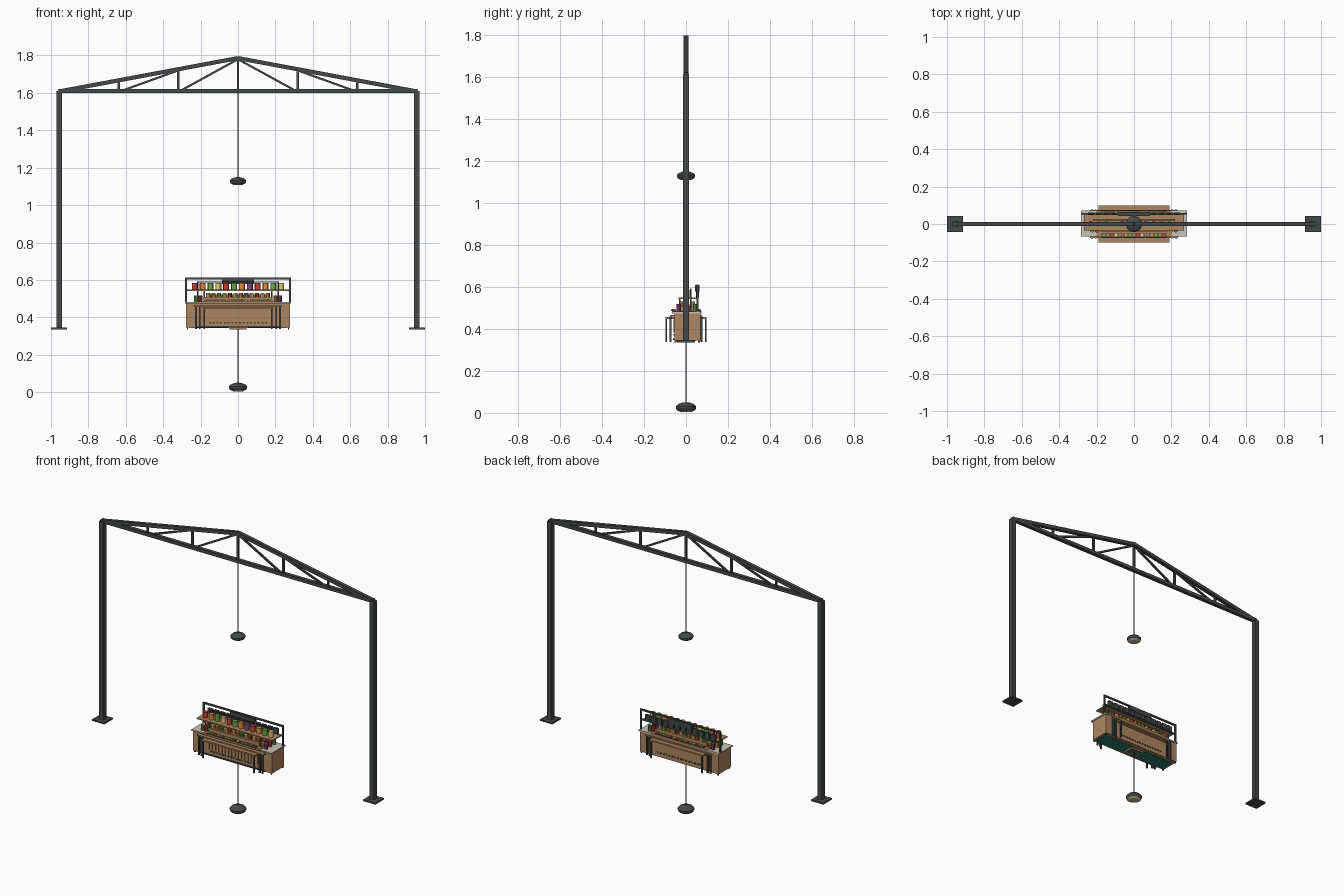
import bpy, bmesh, math
from mathutils import Vector

cube = bpy.data.objects.get("Cube")
if cube:
    bpy.data.objects.remove(cube)


def material(name, r, g, b):
    m = bpy.data.materials.new(name)
    m.use_nodes = True
    m.diffuse_color = (r, g, b, 1)
    m.node_tree.nodes["Principled BSDF"].inputs["Base Color"].default_value = (r, g, b, 1)
    return m


STEEL = material("dark_steel", .058, .066, .066)
WOOD = material("wood", .42, .24, .12)
STONE = material("pale_counter", .6, .56, .49)
TEAL = material("teal_floor", .025, .19, .15)
GLOW = material("lamp_diffuser", .62, .46, .28)
RED = material("red", .62, .05, .035)
ORANGE = material("orange", .82, .28, .035)
GREEN = material("green", .15, .4, .06)
YELLOW = material("yellow", .85, .65, .18)
PURPLE = material("purple", .26, .07, .22)
FOODS = [RED, ORANGE, GREEN, YELLOW, RED, GREEN, ORANGE, PURPLE]


def finish(name, bm, *mats):
    me = bpy.data.meshes.new(name)
    bm.to_mesh(me)
    bm.free()
    for m in mats:
        me.materials.append(m)
    ob = bpy.data.objects.new(name, me)
    bpy.context.collection.objects.link(ob)
    return ob


def box(name, mat, x, y, z):
    """Box spanning the given (low, high) ranges."""
    bm = bmesh.new()
    bmesh.ops.create_cube(bm, size=1)
    for v in bm.verts:
        v.co = [r[0] if c < 0 else r[1] for c, r in zip(v.co, (x, y, z))]
    return finish(name, bm, mat)


def post(name, mat, x, y, z, w):
    return box(name, mat, (x - w, x + w), (y - w, y + w), z)


def beam(name, a, b, w):
    """Square steel beam between two points in the truss plane."""
    a, b = Vector(a), Vector(b)
    d = b - a
    bm = bmesh.new()
    bmesh.ops.create_cube(bm, size=1)
    bmesh.ops.scale(bm, vec=(d.length, w, w), verts=bm.verts)
    ob = finish(name, bm, STEEL)
    ob.location = (a + b) / 2
    ob.rotation_euler = (0, -math.atan2(d.z, d.x), 0)
    return ob


def cylinder(name, mat, x, y, z0, z1, r, sides=10):
    bm = bmesh.new()
    bmesh.ops.create_cone(bm, cap_ends=True, segments=sides, radius1=r, radius2=r, depth=z1 - z0)
    bmesh.ops.translate(bm, vec=(x, y, (z0 + z1) / 2), verts=bm.verts)
    return finish(name, bm, mat)


def lamp(name, z, top, r):
    """Shallow pendant lamp: turned steel shade, pale diffuser, hanging rod."""
    profile = [(0, .048), (.4, .046), (.8, .038), (1, .028), (1, .02), (.92, .011), (.6, .002), (0, 0)]
    bm = bmesh.new()
    vs = [bm.verts.new((p * r, 0, z + h * r / .048)) for p, h in profile]
    edges = [bm.edges.new(e) for e in zip(vs, vs[1:])]
    bmesh.ops.spin(bm, geom=vs + edges, axis=(0, 0, 1), cent=(0, 0, 0), steps=24, angle=math.tau)
    bmesh.ops.remove_doubles(bm, verts=bm.verts, dist=1e-5)
    bmesh.ops.recalc_face_normals(bm, faces=bm.faces)
    for f in bm.faces:
        f.material_index = int(f.calc_center_median().z < z + .009 * r / .048)
    finish(name + "_shade", bm, STEEL, GLOW)
    cylinder(name + "_rod", STEEL, 0, 0, z + .04, top, .003, 8)


# Portal frame and truss
for s, side in ((-1, "right"), (1, "left")):
    post(side + "_column", STEEL, s * .955, 0, (.34, 1.61), .015)
    box(side + "_base_plate", STEEL, (s * .957 - .043, s * .957 + .043), (-.043, .043), (.336, .346))
    beam(side + "_rafter", (s * .96, 0, 1.607), (0, 0, 1.786), .022)
    beam(side + "_outer_web", (s * .637, 0, 1.66), (s * .637, 0, 1.61), .012)
    beam(side + "_inner_web", (s * .32, 0, 1.725), (s * .32, 0, 1.61), .012)
    beam(side + "_outer_brace", (s * .32, 0, 1.72), (s * .625, 0, 1.61), .011)
    beam(side + "_inner_brace", (0, 0, 1.78), (s * .31, 0, 1.61), .011)
beam("bottom_chord", (-.96, 0, 1.61), (.96, 0, 1.61), .022)
beam("king_post", (0, 0, 1.61), (0, 0, 1.785), .012)

# Pendant lamps
lamp("upper_lamp", 1.107, 1.79, .043)
lamp("lower_lamp", .003, .345, .048)

# Serving counter with framed underside
box("counter_body", WOOD, (-.278, .278), (-.055, .068), (.345, .475))
box("counter_top", STONE, (-.284, .284), (-.066, .072), (.474, .482))
box("counter_inlay", WOOD, (-.2, .2), (-.067, .073), (.473, .485))
for s in (-1, 1):
    box("floor_panel", TEAL, sorted((s * .05, s * .262)), (-.05, .045), (.342, .346))
    box("hatch_side", WOOD, sorted((s * .038, s * .046)), (-.035, .035), (.335, .346))
    box("hatch_end", WOOD, (-.046, .046), sorted((s * .028, s * .036)), (.335, .346))
    for y in (-.05, .062):
        post("counter_foot", STEEL, s * .27, y, (.336, .346), .004)
box("hatch_floor", TEAL, (-.038, .038), (-.028, .028), (.342, .346))
box("front_kick_rail", STEEL, (-.23, .23), (-.062, -.055), (.346, .353))
for i in range(16):
    x = -.172 + i * .0229
    box("front_slat", WOOD, (x - .009, x + .009), (-.06, -.055), (.382, .445))

# Front and back ledges with legs, food trays and bolt rows
for s, edge, side in ((-1, -.055, "front"), (1, .068, "back")):
    box(side + "_ledge", WOOD, (-.19, .19), sorted((edge, s * .098)), (.447, .456))
    box(side + "_wide_ledge", WOOD, (-.235, .235), sorted((edge, s * .076)), (.458, .465))
    for x in (-.225, -.205, .205, .225):
        post(side + "_rail_leg", STEEL, x, s * .073, (.338, .458), .0045)
    for x in (-.18, .18):
        post(side + "_ledge_leg", STEEL, x, s * .094, (.338, .448), .004)
    for i in range(16):
        x = -.15 + i * .02
        box(side + "_bolt", STEEL, (x - .005, x + .005), sorted((edge, edge + s * .004)), (.368, .376))
    for i in range(3):
        x = -.118 + i * .118
        box(side + "_tray", STEEL, (x - .055, x + .055), sorted((s * .048, s * .071)), (.484, .489))
        for k in range(5):
            c = x - .042 + k * .021
            food = (GREEN, WOOD, RED, YELLOW, WOOD, ORANGE)[(i * 5 + k) % 6]
            box(side + "_tray_food", food, (c - .008, c + .008), sorted((s * .051, s * .068)), (.488, .494))

# Stepped display with rows of small jars
box("display_step", WOOD, (-.18, .18), (-.04, .044), (.484, .508))
box("display_riser", WOOD, (-.172, .172), (-.006, .015), (.508, .522))
for i in range(12):
    x = -.159 + i * .029
    for y, shift in ((-.022, 0), (.031, 2)):
        cylinder("small_jar", (YELLOW, ORANGE, GREEN, YELLOW, RED)[(i + shift) % 5], x, y, .508, .531, .0115)

# Tall jars on the counter ends
for s in (-1, 1):
    for i, x in enumerate((.2, .224)):
        for k, y in enumerate((-.035, .005, .045)):
            food = (RED, GREEN, ORANGE, PURPLE)[(i + s + k + 1) % 4]
            cylinder("end_jar", food, s * x, y, .482, .518, .0105)

# Upper shelf with jars, and dark housings hung along its back rail
box("upper_shelf", WOOD, (-.268, .268), (-.035, .05), (.541, .548))
for i in range(12):
    x = -.231 + i * .042
    cylinder("dispenser_jar", FOODS[i % 8], x, .002, .548, .584, .0145, 12)
    box("dispenser_housing", STEEL, (x - .016, x + .016), (.047, .061), (.549, .584))

# Overhead rack
for s in (-1, 1):
    post("rack_post", STEEL, s * .279, .055, (.48, .612), .005)
    post("inner_rack_post", STEEL, s * .215, .022, (.48, .59), .004)
    post("shelf_post", STEEL, s * .18, -.03, (.48, .541), .004)
box("rack_rail", STEEL, (-.284, .284), (.05, .06), (.602, .612))
box("shelf_rail", STEEL, (-.279, .279), (.05, .059), (.541, .549))
box("inner_rail", STEEL, (-.219, .219), (.019, .025), (.585, .592))
box("sign_board", STEEL, (-.085, .085), (.043, .064), (.578, .608))
